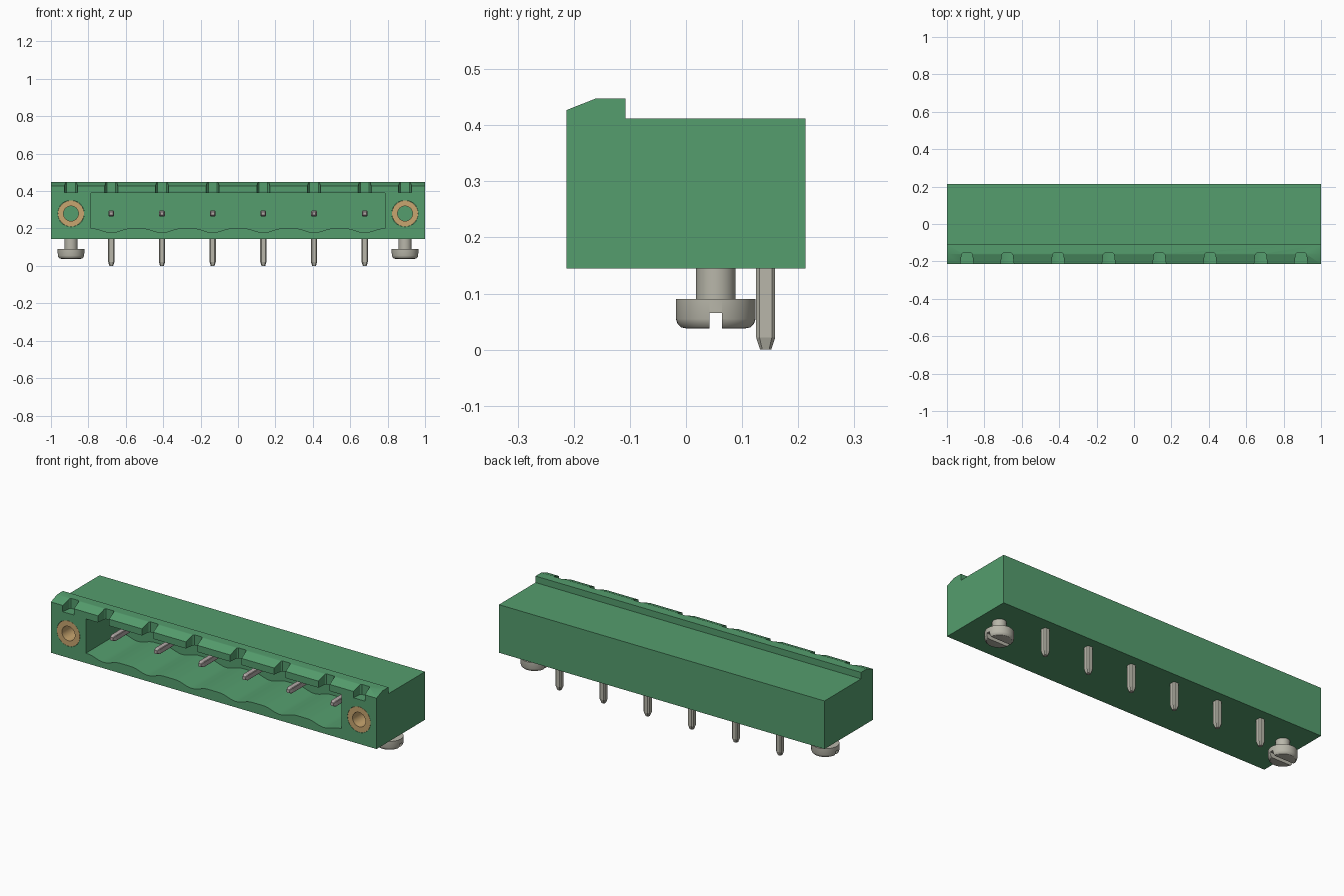
import bpy, bmesh, math
from mathutils import Matrix, Vector

cube = bpy.data.objects.get("Cube")
if cube:
    bpy.data.objects.remove(cube, do_unlink=True)


def material(name, rgb):
    m = bpy.data.materials.new(name)
    m.use_nodes = True
    m.diffuse_color = (*rgb, 1)
    m.node_tree.nodes["Principled BSDF"].inputs["Base Color"].default_value = (*rgb, 1)
    return m


GREEN = material("green plastic", (0.09, 0.34, 0.155))
BRASS = material("brass", (0.58, 0.38, 0.16))
STEEL = material("steel grey", (0.48, 0.47, 0.40))
TIN = material("tin grey", (0.45, 0.40, 0.39))

# Maps (u, v, along) to world axes for each extrusion direction
AXES = {
    "x": lambda u, v, w: (w, u, v),
    "y": lambda u, v, w: (u, w, v),
    "z": lambda u, v, w: (u, v, w),
}


def finish(name, bm, mat):
    bmesh.ops.recalc_face_normals(bm, faces=bm.faces)
    mesh = bpy.data.meshes.new(name)
    bm.to_mesh(mesh)
    bm.free()
    mesh.materials.append(mat)
    obj = bpy.data.objects.new(name, mesh)
    bpy.context.collection.objects.link(obj)
    return obj


def loft(name, rings, axis, mat, closed=False):
    """Skin a list of (outline, position) rings along an axis."""
    bm = bmesh.new()
    loops = [[bm.verts.new(AXES[axis](u, v, w)) for u, v in pts] for pts, w in rings]
    pairs = list(zip(loops, loops[1:]))
    if closed:
        pairs.append((loops[-1], loops[0]))
    else:
        bm.faces.new(loops[0])
        bm.faces.new(loops[-1])
    for a, b in pairs:
        for i in range(len(a)):
            j = (i + 1) % len(a)
            bm.faces.new((a[i], a[j], b[j], b[i]))
    return finish(name, bm, mat)


def prism(name, pts, axis, lo, hi, mat=GREEN):
    return loft(name, [(pts, lo), (pts, hi)], axis, mat)


def circle(cx, cy, r, n=40):
    return [(cx + r * math.cos(math.tau * i / n), cy + r * math.sin(math.tau * i / n)) for i in range(n)]


def chamfered_square(cx, cy, half, cut):
    pts = []
    for sx, sy in ((1, 1), (-1, 1), (-1, -1), (1, -1)):
        a = (cx + sx * half, cy + sy * (half - cut))
        b = (cx + sx * (half - cut), cy + sy * half)
        pts += [a, b] if sx * sy > 0 else [b, a]
    return pts


def carve(obj, cutter):
    mod = obj.modifiers.new("cut", "BOOLEAN")
    mod.object, mod.operation, mod.solver = cutter, "DIFFERENCE", "EXACT"
    bpy.context.view_layer.update()
    deps = bpy.context.evaluated_depsgraph_get()
    mesh = bpy.data.meshes.new_from_object(obj.evaluated_get(deps))
    obj.modifiers.clear()
    obj.data = mesh
    bpy.data.objects.remove(cutter, do_unlink=True)


def smooth(obj):
    bpy.ops.object.select_all(action="DESELECT")
    obj.select_set(True)
    bpy.context.view_layer.objects.active = obj
    bpy.ops.object.shade_smooth_by_angle(angle=math.radians(30))


PITCH = 0.271
PINS = [(i - 2.5) * PITCH for i in range(6)]
ENDS = [-0.893, 0.893]
FRONT, BACK, BOTTOM, PIN_Z, PIN_Y = -0.213, 0.213, 0.145, 0.28, 0.142

# Housing with a raised lip along the front top edge
profile = [(FRONT, BOTTOM), (BACK, BOTTOM), (BACK, 0.412), (-0.108, 0.412),
           (-0.108, 0.448), (-0.16, 0.448), (FRONT, 0.427)]
housing = prism("housing", profile, "x", -1, 1)

# Front cavity with a scalloped floor under each pin
outline = [(0.785, 0.39), (-0.785, 0.39), (-0.785, 0.2)]
for x in PINS:
    for i in range(13):
        t = i / 6 - 1
        outline.append((x + 0.1 * t, 0.2 - 0.011 * (1 + math.cos(math.pi * t))))
outline.append((0.785, 0.2))
carve(housing, prism("cavity_cutter", outline, "y", -0.3, 0.09))

# Keying notches through the lip
for x in PINS + ENDS:
    notch = [(x - 0.037, -0.23), (x + 0.037, -0.23), (x + 0.029, -0.163),
             (x + 0.023, -0.156), (x - 0.023, -0.156), (x - 0.029, -0.163)]
    floor = 0.38 if x in PINS else 0.392
    carve(housing, prism("notch_cutter", notch, "z", floor, 0.5))

# Sockets for the threaded bushings
for x in ENDS:
    carve(housing, prism("socket_cutter", circle(x, PIN_Z, 0.071), "y", -0.3, 0.0))
smooth(housing)

for n, x in enumerate(PINS, 1):
    # Mating pin inside the cavity
    rings = [(chamfered_square(x, PIN_Z, h, 0.003), y)
             for h, y in ((0.009, -0.142), (0.015, -0.125), (0.015, 0.1))]
    loft(f"mating_pin_{n}", rings, "y", TIN)
    # Solder pin below the housing
    rings = [(chamfered_square(x, PIN_Y, h, c), z)
             for h, c, z in ((0.010, 0.004, 0.0), (0.017, 0.006, 0.022), (0.017, 0.006, 0.16))]
    loft(f"solder_pin_{n}", rings, "z", STEEL)

for side, x in zip(("right", "left"), ENDS):
    # Threaded bushing, a hollow ring flush with the front
    ring = [(0.04, FRONT), (0.07, FRONT), (0.07, -0.001), (0.04, -0.001)]
    smooth(loft(f"bushing_{side}", [(circle(x, PIN_Z, r), y) for r, y in ring], "y", BRASS, closed=True))

    # Slotted mounting screw
    y = 0.053
    steps = [(0.053, 0.038), (0.062, 0.040), (0.068, 0.046), (0.071, 0.055),
             (0.071, 0.09), (0.035, 0.09), (0.035, 0.16)]
    screw = loft(f"screw_{side}", [(circle(x, y, r), z) for r, z in steps], "z", STEEL)
    slot = [(y - 0.011, 0.0), (y + 0.011, 0.0), (y + 0.011, 0.065), (y - 0.011, 0.065)]
    carve(screw, prism("slot_cutter", slot, "x", x - 0.1, x + 0.1, STEEL))
    smooth(screw)
